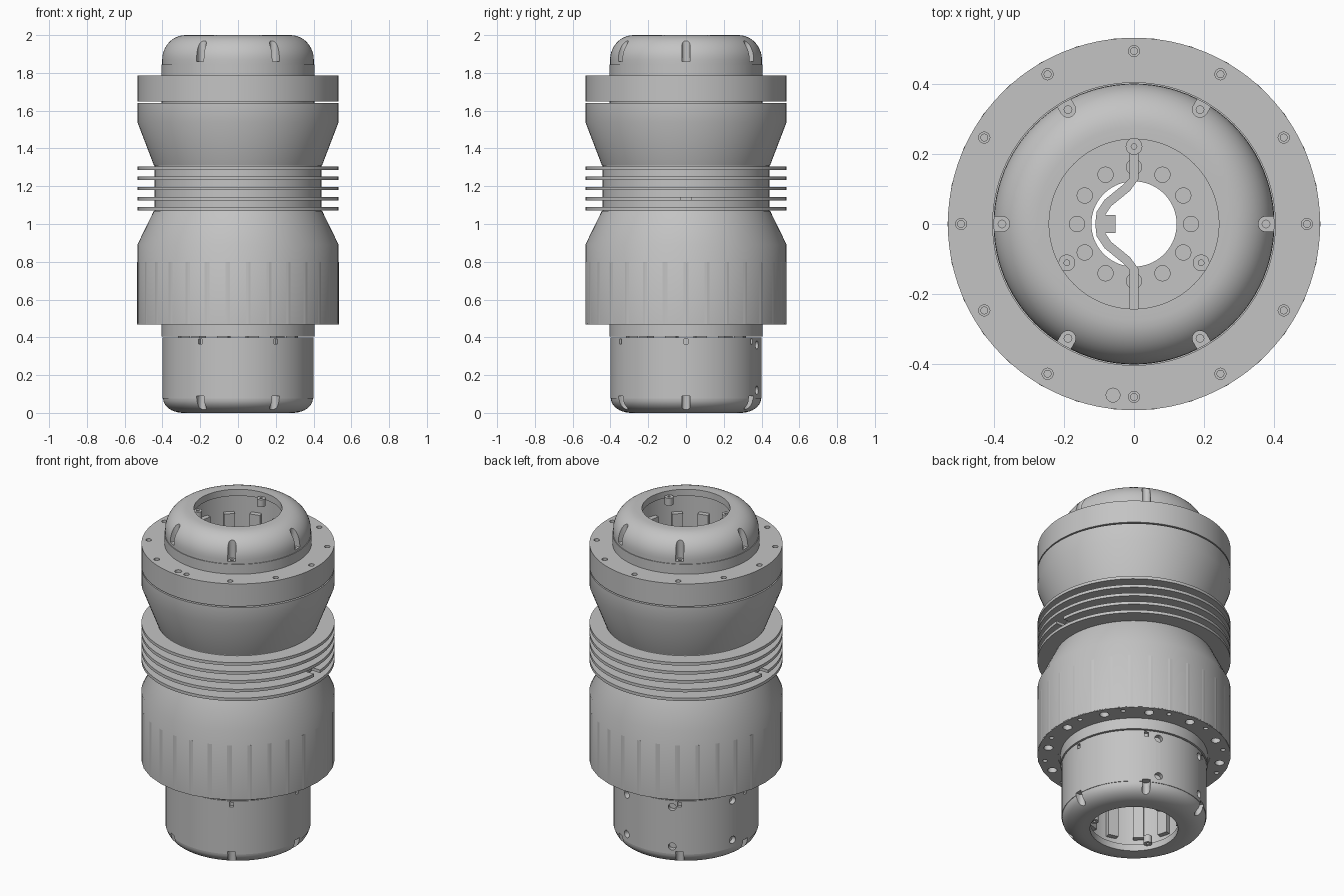
import bpy, bmesh, math
from mathutils import Matrix, Vector

if "Cube" in bpy.data.objects:
    bpy.data.objects.remove(bpy.data.objects["Cube"], do_unlink=True)

grey = bpy.data.materials.new("plain grey")
grey.use_nodes = True
COLOUR = (0.55, 0.55, 0.55, 1)
grey.diffuse_color = COLOUR
grey.node_tree.nodes["Principled BSDF"].inputs["Base Color"].default_value = COLOUR

CAVITY = 0.3    # inside radius of the housings
MOUTH = 0.243   # opening radius at both ends
WIDE = 0.533    # largest outside radius


def smooth(ob, angle=30):
    bpy.ops.object.select_all(action="DESELECT")
    ob.select_set(True)
    bpy.context.view_layer.objects.active = ob
    bpy.ops.object.shade_smooth_by_angle(angle=math.radians(angle))


def finish(name, bm, angle=30):
    bmesh.ops.recalc_face_normals(bm, faces=bm.faces)
    mesh = bpy.data.meshes.new(name)
    bm.to_mesh(mesh)
    bm.free()
    mesh.materials.append(grey)
    ob = bpy.data.objects.new(name, mesh)
    bpy.context.collection.objects.link(ob)
    smooth(ob, angle)
    return ob


def lathe(name, profile, sides=96, angle=30):
    """Revolve a closed (radius, height) outline about z."""
    bm = bmesh.new()
    rings = []
    for i in range(sides):
        a = math.tau * i / sides
        rings.append([bm.verts.new((r * math.cos(a), r * math.sin(a), z)) for r, z in profile])
    n = len(profile)
    for i in range(sides):
        p, q = rings[i], rings[(i + 1) % sides]
        for j in range(n):
            k = (j + 1) % n
            bm.faces.new((p[j], q[j], q[k], p[k]))
    return finish(name, bm, angle)


def ring(name, inner, outer, z0, z1, **kw):
    return lathe(name, [(inner, z0), (outer, z0), (outer, z1), (inner, z1)], **kw)


def corner(r0, z0, dr, dz, steps=10):
    """Quarter ellipse going from the side wall to the end face."""
    return [(r0 - dr + dr * math.cos(t), z0 + dz * math.sin(t))
            for t in (math.pi / 2 * i / steps for i in range(steps + 1))]


def round_hole(bm, radius, depth, matrix):
    bmesh.ops.create_cone(bm, cap_ends=True, segments=16, radius1=radius,
                          radius2=radius, depth=depth, matrix=matrix)


def upright_pins(bm, count, r, radius, z, depth, start=0):
    for i in range(count):
        a = math.radians(start) + math.tau * i / count
        round_hole(bm, radius, depth, Matrix.Translation((r * math.cos(a), r * math.sin(a), z)))


def edge_slots(bm, z0, z1, count=6, r=0.378, w=0.022):
    """Vertical slots with a round back, open to the outside."""
    outline = [(r + 0.1, w)] + [(r + w * math.cos(t), w * math.sin(t)) for t in
               (math.pi / 2 + math.pi * i / 8 for i in range(9))] + [(r + 0.1, -w)]
    for i in range(count):
        turn = Matrix.Rotation(math.tau * i / count, 4, "Z")
        low = [bm.verts.new(turn @ Vector((x, y, z0))) for x, y in outline]
        high = [bm.verts.new(turn @ Vector((x, y, z1))) for x, y in outline]
        bm.faces.new(low[::-1])
        bm.faces.new(high)
        for j in range(len(low)):
            k = (j + 1) % len(low)
            bm.faces.new((low[j], low[k], high[k], high[j]))


def box(bm, size, at, turn=0):
    bmesh.ops.create_cube(bm, size=1, matrix=Matrix.Rotation(math.radians(turn), 4, "Z")
                          @ Matrix.Translation(at) @ Matrix.Diagonal((*size, 1)))


def cut(ob, bm):
    cutter = finish("cutter", bm)
    cutter.hide_render = True
    mod = ob.modifiers.new("cut", "BOOLEAN")
    mod.operation, mod.solver, mod.object = "DIFFERENCE", "EXACT", cutter
    bpy.context.view_layer.objects.active = ob
    bpy.ops.object.modifier_apply(modifier=mod.name)
    bpy.data.objects.remove(cutter, do_unlink=True)
    smooth(ob)


# Lower sleeve with a rounded foot, edge slots, small windows and side holes
foot = [(r, 0.075 - z) for r, z in corner(0.397, 0, 0.11, 0.075)]
sleeve = lathe("lower_sleeve", [(CAVITY, 0.4), (0.4, 0.4), (0.4, 0.075)] + foot
               + [(MOUTH, 0), (MOUTH, 0.04), (CAVITY, 0.06)])
bm = bmesh.new()
edge_slots(bm, -0.05, 0.09)
cut(sleeve, bm)
bm = bmesh.new()
for i in range(6):
    box(bm, (0.04, 0.022, 0.028), (0.4, 0, 0.378), 60 * i)
cut(sleeve, bm)
bm = bmesh.new()
for azimuth in (70, 114, 165):
    for z in (0.12, 0.36):
        round_hole(bm, 0.022, 0.06, Matrix.Rotation(math.radians(azimuth), 4, "Z")
                   @ Matrix.Translation((0.4, 0, z)) @ Matrix.Rotation(math.pi / 2, 4, "Y"))
cut(sleeve, bm)
ring("sleeve_collar", CAVITY, 0.406, 0.405, 0.475)

# Lower housing: smooth shoulder with a faintly faceted skirt
shoulder = lathe("lower_shoulder", [(CAVITY, 0.472), (WIDE, 0.472), (WIDE, 0.89),
                                    (0.445, 1.07), (CAVITY, 1.07)])
skirt = ring("lower_skirt", 0.42, WIDE + 0.001, 0.468, 0.8, sides=30, angle=1)
for part in (shoulder, skirt):
    bm = bmesh.new()
    upright_pins(bm, 12, 0.48, 0.026, 0.47, 0.06)
    upright_pins(bm, 12, 0.495, 0.013, 0.47, 0.06, 13)
    cut(part, bm)

# Finned waist
ring("waist_core", CAVITY, 0.442, 1.07, 1.31)
for i in range(5):
    z = 1.08 + 0.054 * i
    fin = ring(f"cooling_fin_{i + 1}", 0.43, WIDE, z - 0.009, z + 0.009)
    if i == 1:
        bm = bmesh.new()
        for turn in (0, 180):
            box(bm, (0.09, 0.06, 0.05), (0.52, 0, z), turn)
        cut(fin, bm)

# Upper housing and bolted flange
lathe("upper_housing", [(CAVITY, 1.31), (0.445, 1.31), (WIDE, 1.54), (WIDE, 1.64), (CAVITY, 1.64)])
ring("flange_spacer", CAVITY, 0.405, 1.64, 1.648)
flange = ring("bolt_flange", CAVITY, WIDE, 1.648, 1.785)
for radius, depth in ((0.016, 0.03), (0.01, 0.08)):
    bm = bmesh.new()
    upright_pins(bm, 12, 0.495, radius, 1.785, depth)
    if radius > 0.012:
        round_hole(bm, 0.02, 0.05, Matrix.Translation((-0.06, -0.49, 1.785)))
    cut(flange, bm)

# Top collar and slotted dome
ring("top_collar", CAVITY, 0.406, 1.785, 1.845)
dome = lathe("top_dome", [(CAVITY, 1.845), (0.402, 1.845)] + corner(0.402, 1.87, 0.125, 0.13)
             + [(MOUTH, 2.0), (MOUTH, 1.96), (CAVITY, 1.94)])
bm = bmesh.new()
edge_slots(bm, 1.86, 2.05)
cut(dome, bm)
bm = bmesh.new()
upright_pins(bm, 6, 0.378, 0.011, 1.855, 0.03)
cut(dome, bm)

# Perforated disc deep inside, a plain plate below it, and ribs on the wall
disc = ring("inner_disc", 0.122, CAVITY + 0.01, 1.3, 1.36)
bm = bmesh.new()
upright_pins(bm, 12, 0.163, 0.022, 1.36, 0.04)
cut(disc, bm)
ring("lower_plate", 0.125, CAVITY + 0.01, 0.5, 0.56)
for name, z0, z1 in (("upper_ribs", 1.36, 1.84), ("lower_ribs", 0.1, 0.5)):
    bm = bmesh.new()
    for i in range(12):
        box(bm, (0.05, 0.06, z1 - z0), (0.295, 0, (z0 + z1) / 2), 30 * i + 15)
    finish(name, bm)

# Three screw bosses in each mouth
for z0, z1 in ((1.93, 1.975), (0.025, 0.07)):
    for i in range(3):
        angle = 90 + 120 * i
        bm = bmesh.new()
        upright_pins(bm, 1, 0.222, 0.024, (z0 + z1) / 2, z1 - z0, angle)
        boss = finish("screw_boss", bm)
        bm = bmesh.new()
        upright_pins(bm, 1, 0.222, 0.008, (z0 + z1) / 2, 0.2, angle)
        cut(boss, bm)

# Bent strap across the cavity, with a small tab
half = [(0, 0.3), (0, 0.13), (-0.02, 0.105), (-0.075, 0.06), (-0.095, 0.03), (-0.098, 0)]
path = half + [(x, -y) for x, y in half[-2::-1]]
bm = bmesh.new()
sections = []
for i, (x, y) in enumerate(path):
    before, after = Vector(path[max(i - 1, 0)]), Vector(path[min(i + 1, len(path) - 1)])
    t = (after - before).normalized() * 0.013
    sections.append([bm.verts.new((x + s * t.y, y - s * t.x, z))
                     for s, z in ((-1, 1.42), (1, 1.42), (1, 1.46), (-1, 1.46))])
for p, q in zip(sections, sections[1:]):
    for j in range(4):
        k = (j + 1) % 4
        bm.faces.new((p[j], p[k], q[k], q[j]))
bm.faces.new(sections[0])
bm.faces.new(sections[-1])
box(bm, (0.035, 0.052, 0.04), (-0.07, 0, 1.44))
finish("inner_strap", bm)
